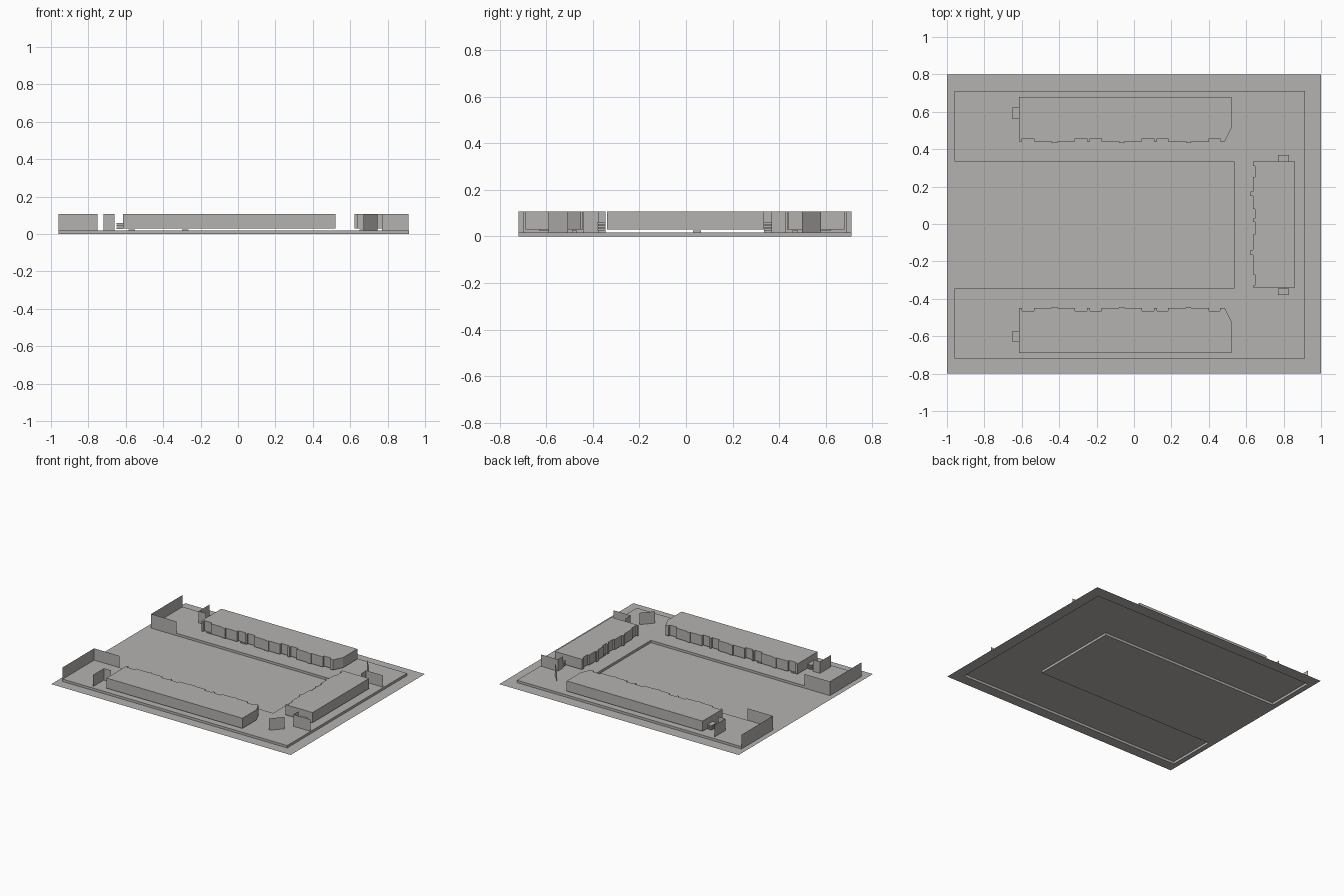
import bpy

if "Cube" in bpy.data.objects:
    bpy.data.objects.remove(bpy.data.objects["Cube"])

mat = bpy.data.materials.new("warm_grey")
mat.diffuse_color = (0.46, 0.45, 0.435, 1)
mat.use_nodes = True
mat.node_tree.nodes["Principled BSDF"].inputs["Base Color"].default_value = mat.diffuse_color

Z_TERRACE, Z_FLOOR, Z_TOP = 0.018, 0.03, 0.107


def mirror(pts):
    """Mirror plan points to the front half of the site."""
    return [(x, -0.01 - y) for x, y in pts]


def make(name, verts, faces):
    me = bpy.data.meshes.new(name)
    me.from_pydata(verts, [], faces)
    me.materials.append(mat)
    ob = bpy.data.objects.new(name, me)
    bpy.context.collection.objects.link(ob)
    return ob


def prism(name, pts, z0, z1, bottom=True):
    """Extrude a plan outline from z0 to z1."""
    n = len(pts)
    area = sum(pts[i][0] * pts[(i + 1) % n][1] - pts[(i + 1) % n][0] * pts[i][1] for i in range(n))
    if area < 0:
        pts = pts[::-1]
    verts = [(x, y, z) for z in (z0, z1) for x, y in pts]
    faces = [(i, (i + 1) % n, n + (i + 1) % n, n + i) for i in range(n)]
    faces.append(tuple(range(n, 2 * n)))
    if bottom:
        faces.append(tuple(range(n))[::-1])
    return make(name, verts, faces)


def rect(x0, x1, y0, y1):
    return [(x0, y0), (x1, y0), (x1, y1), (x0, y1)]


def screen(name, path):
    """Thin upright wall along a plan path."""
    n = len(path)
    verts = [(x, y, z) for z in (Z_TERRACE, Z_TOP) for x, y in path]
    make(name, verts, [(i, i + 1, n + i + 1, n + i) for i in range(n - 1)])


def facade(spans, base):
    """Stepped edge: (start, end, offset) spans along a base line."""
    out = []
    for a, b, d in spans:
        out += [(a, base), (a, base + d), (b, base + d), (b, base)]
    return out


def steps(name, pts):
    for i, z in enumerate((0.026, 0.039, 0.052)):
        prism(f"{name}_tread_{i}", pts, z, z + 0.008)


# Ground sheet, left open beneath the raised terrace
ground = [(-1, 1, 0.71, 0.8), (-1, 1, -0.8, -0.72), (-1, -0.96, -0.72, 0.71),
          (0.915, 1, -0.72, 0.71), (-0.96, 0.535, -0.345, 0.335)]
verts = [(x, y, 0) for g in ground for x, y in rect(*g)]
make("ground", verts, [tuple(range(4 * i, 4 * i + 4)) for i in range(len(ground))])

# U-shaped terrace
prism("terrace", [(-0.96, -0.72), (0.915, -0.72), (0.915, 0.71), (-0.96, 0.71),
                  (-0.96, 0.335), (0.535, 0.335), (0.535, -0.345), (-0.96, -0.345)],
      0, Z_TERRACE, bottom=False)

# Outlines of the long block and the end block, with recesses and bays
N, B = 0.016, -0.007
long_spans = [(-0.60, -0.535, N), (-0.44, -0.41, B), (-0.315, -0.25, N), (-0.235, -0.175, N),
              (-0.08, -0.05, B), (0.043, 0.107, N), (0.123, 0.182, N), (0.278, 0.305, B),
              (0.40, 0.46, N)]
long_block = ([(0.52, 0.68), (-0.615, 0.68), (-0.615, 0.44)] + facade(long_spans, 0.44)
              + [(0.485, 0.44), (0.52, 0.51)])
end_spans = [(-0.33, -0.27, 0.012), (-0.165, -0.14, -0.012), (-0.055, 0.01, 0.012),
             (0.03, 0.08, 0.012), (0.15, 0.175, -0.012), (0.25, 0.31, 0.012)]
end_block = [(0.86, 0.335), (0.86, -0.34), (0.635, -0.34)]
end_block += [(x, y) for y, x in facade(end_spans, 0.635)] + [(0.635, 0.335)]
prism("end_block", end_block, Z_FLOOR, Z_TOP)
prism("end_block_door_pad", rect(0.65, 0.68, 0.03, 0.065), Z_TERRACE, 0.025)

# Everything that repeats on the back and front halves
for side, f in (("back", lambda p: p), ("front", mirror)):
    prism(f"{side}_long_block", f(long_block), Z_FLOOR, Z_TOP)
    for i, x in enumerate((-0.585, -0.30)):
        prism(f"{side}_door_pad_{i}", f(rect(x, x + 0.035, 0.458, 0.48)), Z_TERRACE, 0.025)
    steps(f"{side}_long_block_steps", f(rect(-0.65, -0.615, 0.562, 0.622)))
    steps(f"{side}_end_block_steps", f(rect(0.77, 0.828, 0.335, 0.37)))
    screen(f"{side}_corner_wall", f([(-0.96, 0.71), (-0.96, 0.335), (-0.75, 0.335)]))
    screen(f"{side}_long_steps_wall", f([(-0.72, 0.69), (-0.72, 0.56), (-0.66, 0.56)]))
    screen(f"{side}_end_steps_wall", f([(0.912, 0.43), (0.77, 0.43), (0.77, 0.366)]))
    screen(f"{side}_diagonal_wall", f([(0.67, 0.58), (0.745, 0.497)]))
